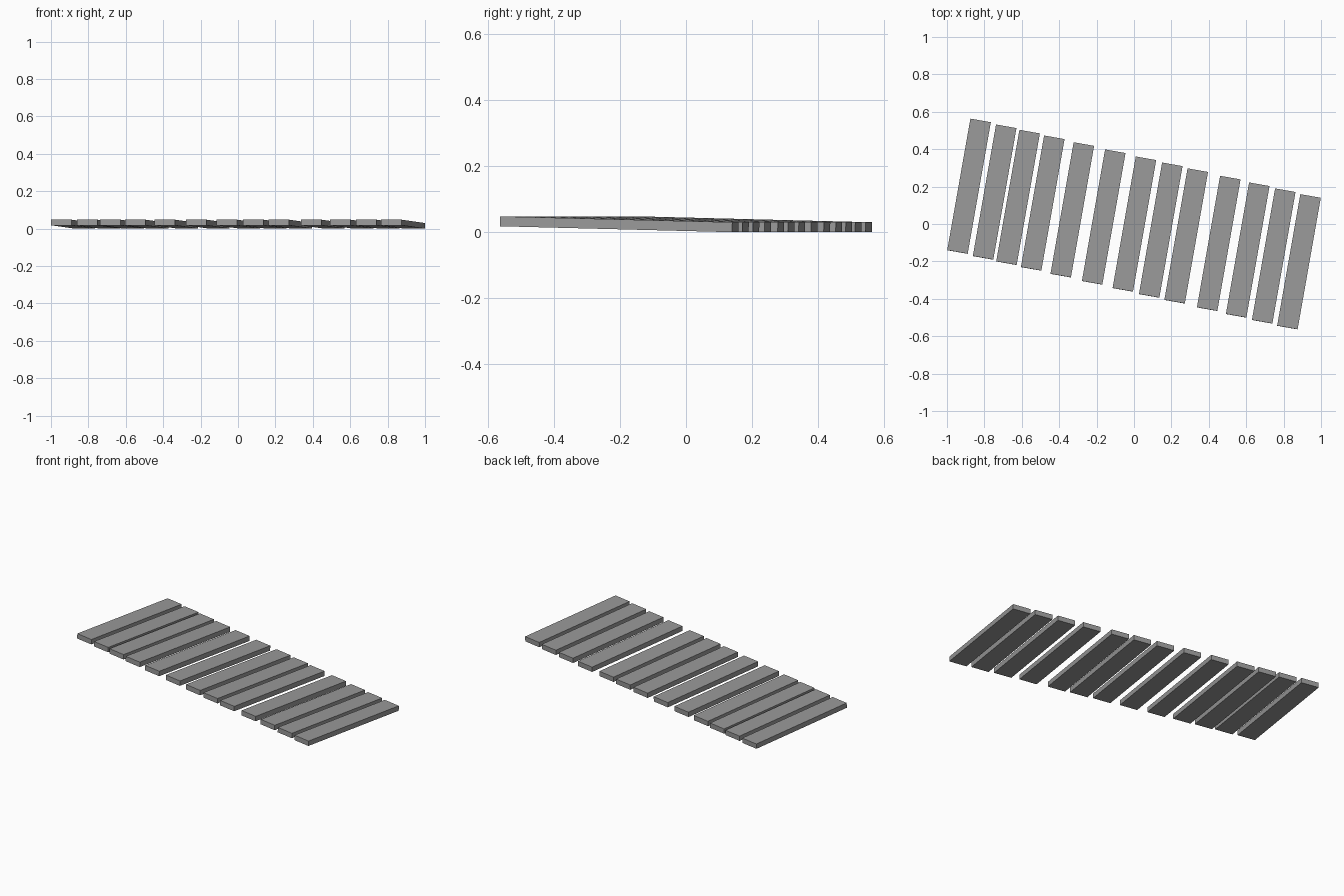
import bpy
import bmesh
from math import radians
from mathutils import Euler, Matrix

default_cube = bpy.data.objects.get("Cube")
if default_cube:
    bpy.data.objects.remove(default_cube, do_unlink=True)

WIDTH, LENGTH, THICKNESS = 0.111, 0.714, 0.03
TURN, TILT = radians(-10), radians(-1.43)
ROW_SLOPE = -0.229          # the row drifts forward towards +x
CENTRE_Z = 0.0242

# Plain grey for every plank
grey = bpy.data.materials.new("plank grey")
grey.use_nodes = True
colour = (0.32, 0.32, 0.32, 1)
grey.diffuse_color = colour
grey.node_tree.nodes["Principled BSDF"].inputs["Base Color"].default_value = colour

# One flat board shared by all planks
board = bpy.data.meshes.new("plank_board")
bm = bmesh.new()
bmesh.ops.create_cube(bm, size=1, matrix=Matrix.Diagonal((WIDTH, LENGTH, THICKNESS, 1)))
bm.to_mesh(board)
bm.free()
board.materials.append(grey)

# Unevenly spaced row of skewed, slightly tilted planks
positions = [-0.882, -0.745, -0.62, -0.488, -0.33, -0.162, 0.002,
             0.143, 0.279, 0.453, 0.608, 0.747, 0.882]
for i, x in enumerate(positions, 1):
    plank = bpy.data.objects.new(f"plank_{i}", board)
    plank.location = (x, ROW_SLOPE * x, CENTRE_Z)
    plank.rotation_euler = Euler((TILT, 0, TURN))
    bpy.context.collection.objects.link(plank)
